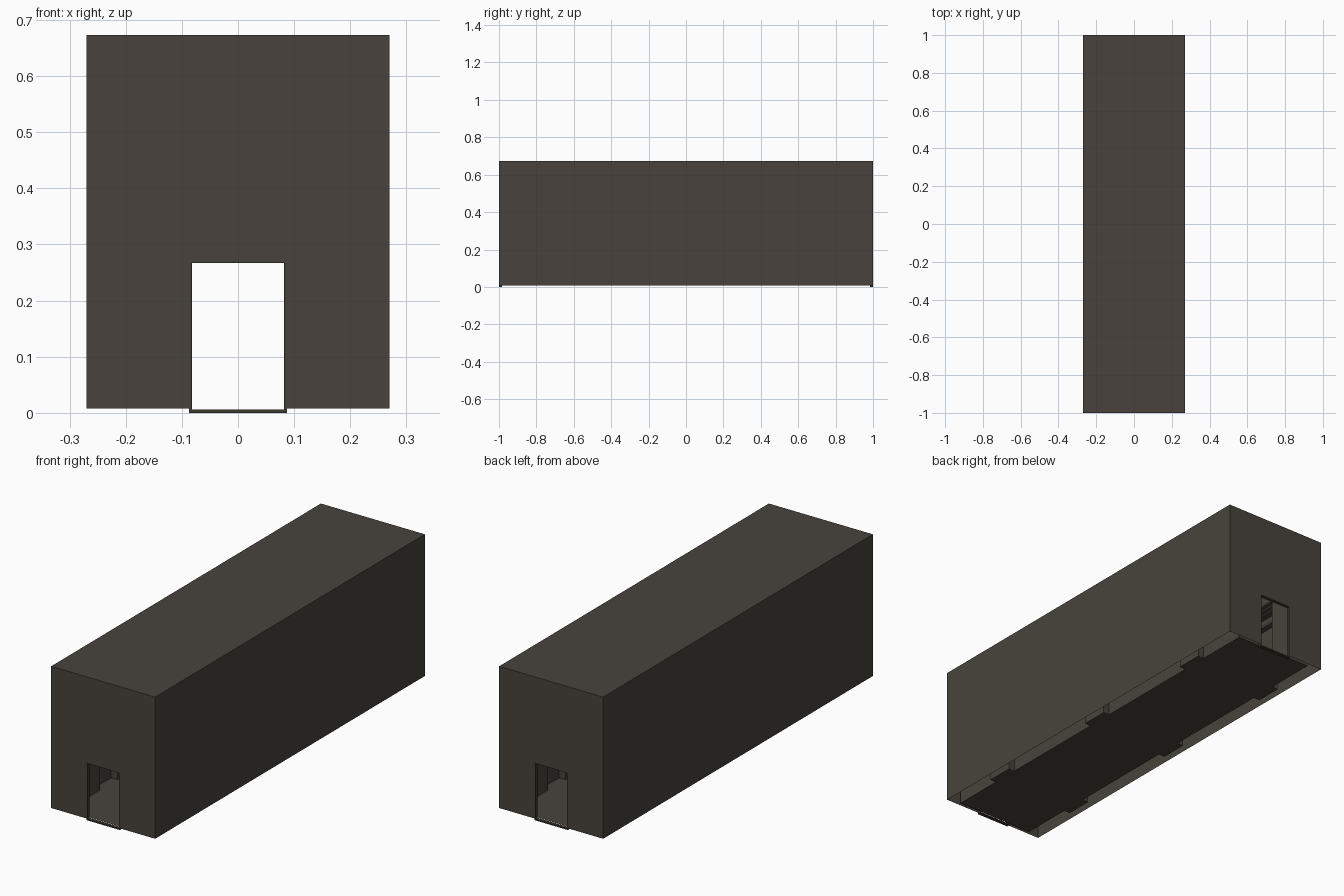
import bpy
import bmesh

cube = bpy.data.objects.get("Cube")
if cube:
    bpy.data.objects.remove(cube, do_unlink=True)

HALF_W, HALF_L, BASE, TOP = 0.27, 1.0, 0.008, 0.673   # outer shell
IN_W, IN_L, CEILING = 0.203, 0.985, 0.61              # inner hall
DOOR_W, DOOR_TOP = 0.085, 0.269
NICHE_X, NICHE_HALF = 0.235, 0.065
NICHE_Y = (-0.67, 0, 0.67)


def material(name, color):
    m = bpy.data.materials.new(name)
    m.use_nodes = True
    m.diffuse_color = (*color, 1)
    m.node_tree.nodes["Principled BSDF"].inputs["Base Color"].default_value = (*color, 1)
    return m


concrete = material("dark warm concrete", (0.065, 0.055, 0.045))
metal = material("dark olive metal", (0.045, 0.041, 0.029))


def finish(name, bm, mat):
    mesh = bpy.data.meshes.new(name)
    bm.to_mesh(mesh)
    bm.free()
    obj = bpy.data.objects.new(name, mesh)
    mesh.materials.append(mat)
    bpy.context.collection.objects.link(obj)
    return obj


def quad(bm, points):
    return bm.faces.new([bm.verts.new(p) for p in points])


def end_wall(bm, y, half_w, top):
    """Upright wall with a doorway, as three panels."""
    for x0, x1, z0 in ((-half_w, -DOOR_W, BASE), (-DOOR_W, DOOR_W, DOOR_TOP),
                       (DOOR_W, half_w, BASE)):
        pts = [(x0, y, z0), (x1, y, z0), (x1, y, top), (x0, y, top)]
        quad(bm, pts if y < 0 else pts[::-1])


def add_box(bm, x0, x1, y0, y1, z0, z1):
    verts = bmesh.ops.create_cube(bm, size=1)["verts"]
    for v in verts:
        v.co.x = x1 if v.co.x > 0 else x0
        v.co.y = y1 if v.co.y > 0 else y0
        v.co.z = z1 if v.co.z > 0 else z0


# Outer shell: open underneath, with a doorway at each end
bm = bmesh.new()
for s in (-1, 1):
    x = s * HALF_W
    pts = [(x, -HALF_L, BASE), (x, HALF_L, BASE), (x, HALF_L, TOP), (x, -HALF_L, TOP)]
    quad(bm, pts if s > 0 else pts[::-1])
    end_wall(bm, s * HALF_L, HALF_W, TOP)
quad(bm, [(-HALF_W, -HALF_L, TOP), (HALF_W, -HALF_L, TOP),
          (HALF_W, HALF_L, TOP), (-HALF_W, HALF_L, TOP)])
bmesh.ops.remove_doubles(bm, verts=bm.verts, dist=0.0001)
finish("outer_shell", bm, concrete)

# Inner hall: plan outline with three niches on each side
right_side = [(IN_W, -IN_L)]
for y in NICHE_Y:
    a, b = y - NICHE_HALF, y + NICHE_HALF
    right_side += [(IN_W, a), (NICHE_X, a), (NICHE_X, b), (IN_W, b)]
right_side.append((IN_W, IN_L))
plan = right_side + [(-x, y) for x, y in reversed(right_side)]

bm = bmesh.new()
for (x0, y0), (x1, y1) in zip(plan, plan[1:]):
    if y0 == y1 == IN_L:
        continue
    quad(bm, [(x0, y0, BASE), (x0, y0, CEILING), (x1, y1, CEILING), (x1, y1, BASE)])
for s in (-1, 1):
    end_wall(bm, s * IN_L, IN_W, CEILING)
finish("inner_walls", bm, concrete)

for name, z in (("floor", BASE), ("ceiling", CEILING)):
    bm = bmesh.new()
    pts = [(x, y, z) for x, y in plan]
    quad(bm, pts if name == "floor" else pts[::-1])
    finish(name, bm, concrete)

# Slats and a ledge inside every niche
bm = bmesh.new()
for s in (-1, 1):
    for y in NICHE_Y:
        for z, h in ((0.35, 0.012), (0.41, 0.008), (0.435, 0.008), (0.46, 0.008)):
            x0, x1 = sorted((s * (IN_W + 0.004), s * NICHE_X))
            add_box(bm, x0, x1, y - NICHE_HALF, y + NICHE_HALF, z, z + h)
finish("niche_slats", bm, concrete)

# Door frames: two jambs, a lintel and a sill
for label, s in (("front", -1), ("back", 1)):
    bm = bmesh.new()
    y0, y1 = sorted((s * (IN_L - 0.001), s * HALF_L))
    for x0, x1, z0, z1 in ((-0.087, -0.082, 0, 0.271), (0.082, 0.087, 0, 0.271),
                           (-0.082, 0.082, 0.267, 0.271), (-0.082, 0.082, 0, 0.006)):
        add_box(bm, x0, x1, y0, y1, z0, z1)
    finish(label + "_door_frame", bm, metal)
